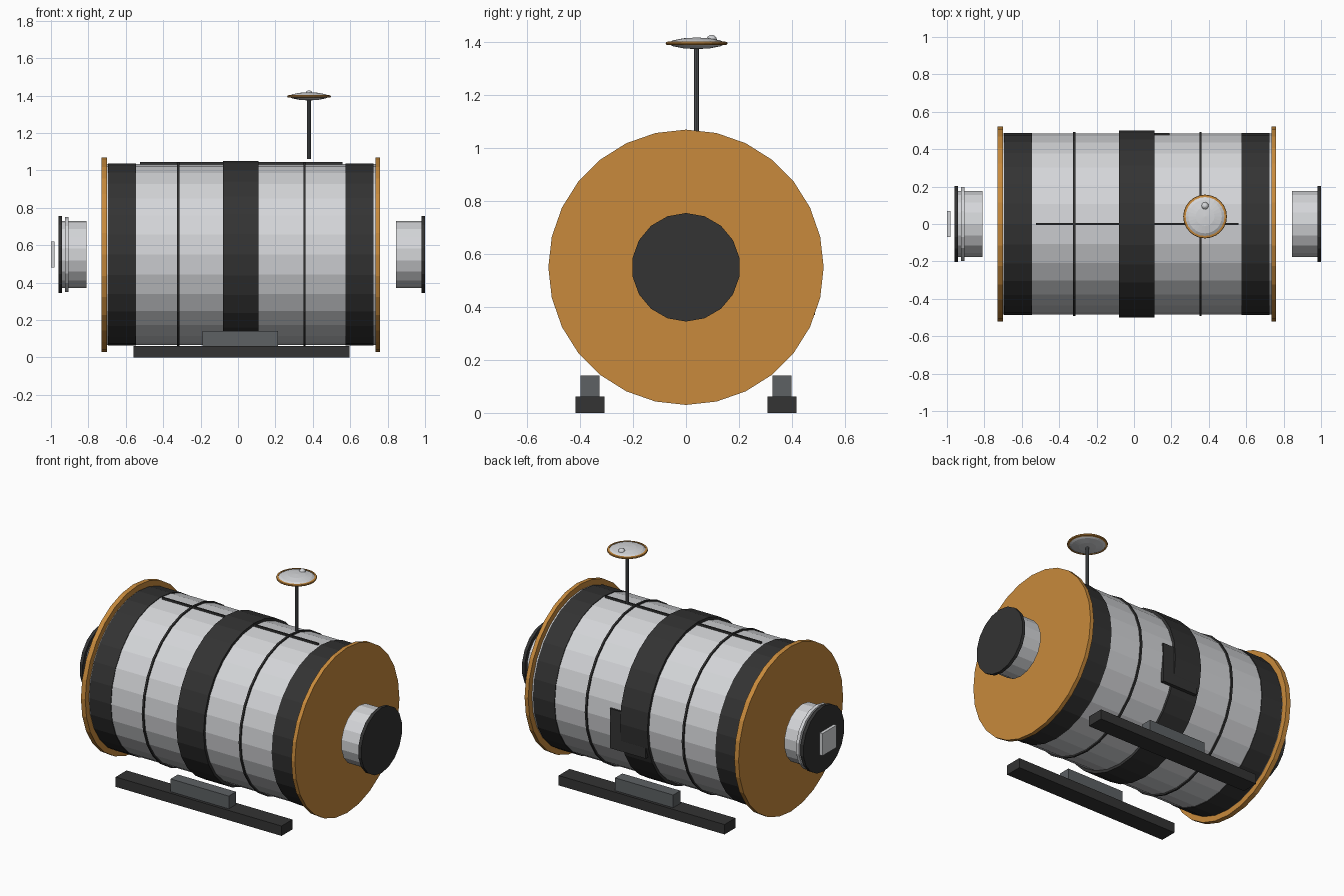
import bpy, bmesh
from math import pi
from mathutils import Matrix, Vector

cube = bpy.data.objects.get("Cube")
if cube:
    bpy.data.objects.remove(cube, do_unlink=True)


def material(name, rgb):
    m = bpy.data.materials.new(name)
    m.use_nodes = True
    m.diffuse_color = (*rgb, 1)
    m.node_tree.nodes["Principled BSDF"].inputs["Base Color"].default_value = (*rgb, 1)
    return m


white = material("pale grey", (0.66, 0.67, 0.69))
black = material("charcoal", (0.033, 0.033, 0.033))
orange = material("amber", (0.578, 0.255, 0.045))
slate = material("slate grey", (0.11, 0.12, 0.127))
MID_Z = 0.55


def finish(name, bm, mat):
    mesh = bpy.data.meshes.new(name)
    bmesh.ops.recalc_face_normals(bm, faces=bm.faces)
    bm.to_mesh(mesh)
    bm.free()
    mesh.materials.append(mat)
    obj = bpy.data.objects.new(name, mesh)
    bpy.context.collection.objects.link(obj)
    return obj


def drum(name, x0, x1, radius, mat, sides=28):
    """Cylinder lying along x, with a corner on the y axis."""
    bm = bmesh.new()
    place = (Matrix.Translation(((x0 + x1) / 2, 0, MID_Z))
             @ Matrix.Rotation(pi / 2, 4, 'Y') @ Matrix.Rotation(pi / 2, 4, 'Z'))
    bmesh.ops.create_cone(bm, cap_ends=True, segments=sides, radius1=radius,
                          radius2=radius, depth=x1 - x0, matrix=place)
    return finish(name, bm, mat)


def box(name, low, high, mat):
    low, high = Vector(low), Vector(high)
    bm = bmesh.new()
    bmesh.ops.create_cube(bm, size=1, matrix=Matrix.Translation((low + high) / 2)
                          @ Matrix.Diagonal((*(high - low), 1)))
    return finish(name, bm, mat)


def lathe(name, profile, centre, mat, sides=24):
    """Spin a (radius, z) profile about a vertical axis."""
    bm = bmesh.new()
    verts = [bm.verts.new((centre[0] + r, centre[1], z)) for r, z in profile]
    edges = [bm.edges.new(pair) for pair in zip(verts, verts[1:])]
    bmesh.ops.spin(bm, geom=verts + edges, cent=(*centre, 0), axis=(0, 0, 1),
                   angle=2 * pi, steps=sides)
    bmesh.ops.remove_doubles(bm, verts=bm.verts, dist=0.0001)
    return finish(name, bm, mat)


# Main barrel with its flanges, bands and thin hoops
drum("barrel", -0.70, 0.74, 0.483, white)
drum("right_flange", -0.73, -0.70, 0.52, orange)
drum("left_flange", 0.735, 0.76, 0.52, orange)
drum("right_band", -0.695, -0.545, 0.487, black)
drum("left_band", 0.575, 0.725, 0.487, black)
drum("centre_band", -0.08, 0.11, 0.50, black)
for side, x in (("right", -0.32), ("left", 0.355)):
    drum(side + "_hoop", x - 0.006, x + 0.006, 0.492, black)
box("top_seam", (-0.525, -0.005, 1.03), (0.56, 0.005, 1.045), black)
box("rear_plate", (-0.06, 0.465, 0.37), (0.19, 0.487, 0.62), black)

# Left end port
drum("left_neck", 0.845, 0.985, 0.18, white, 18)
drum("left_cap", 0.98, 1.0, 0.205, black, 18)

# Right end port
drum("right_neck", -0.945, -0.81, 0.18, white, 18)
drum("right_collar", -0.925, -0.905, 0.2, white, 18)
drum("right_cap", -0.96, -0.94, 0.205, black, 18)
box("right_hatch", (-1.0, -0.07, 0.48), (-0.98, 0.07, 0.62), white)

# Skids and their support blocks
for side, s in (("front", -1), ("back", 1)):
    y = 0.3625 * s
    box(side + "_skid", (-0.56, y - 0.054, 0), (0.595, y + 0.054, 0.062), black)
    box(side + "_block", (-0.19, y - 0.036, 0.06), (0.215, y + 0.036, 0.142), slate)

# Mast with dish, rim and small bead
mast = (0.38, 0.04)
lathe("mast", [(0, 1.06), (0.01, 1.06), (0.01, 1.38), (0, 1.38)], mast, slate, 10)
lathe("dish", [(0, 1.374), (0.05, 1.377), (0.09, 1.385), (0.11, 1.395),
               (0.09, 1.407), (0.05, 1.415), (0, 1.418)], mast, white)
lathe("dish_rim", [(0.104, 1.389), (0.115, 1.391), (0.117, 1.396),
                   (0.115, 1.401), (0.104, 1.403), (0.104, 1.389)], mast, orange)
bm = bmesh.new()
bmesh.ops.create_uvsphere(bm, u_segments=12, v_segments=8, radius=0.02,
                          matrix=Matrix.Translation((0.38, 0.097, 1.408)))
finish("dish_bead", bm, white)
